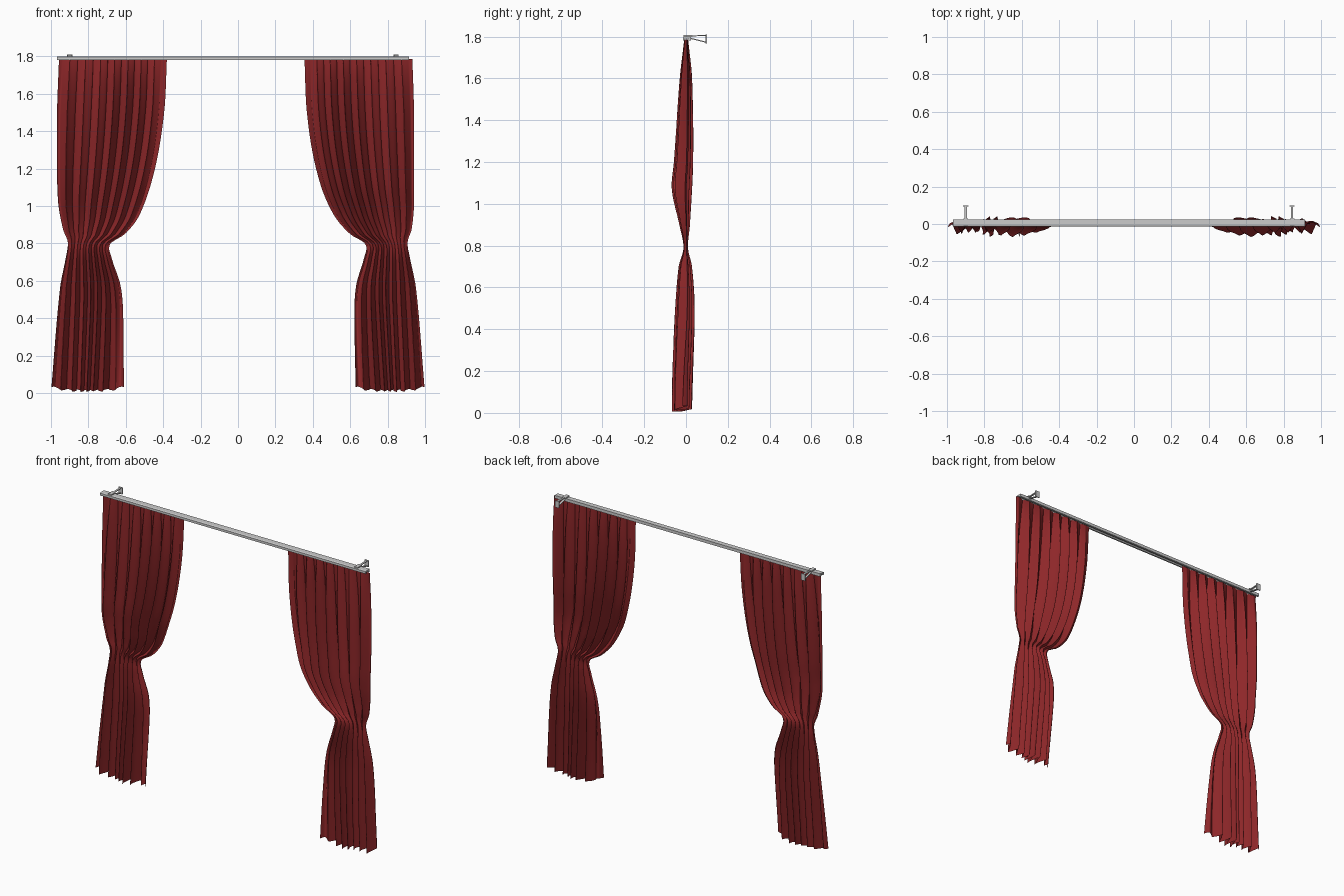
import bpy, bmesh, math
from mathutils import Vector

if "Cube" in bpy.data.objects:
    bpy.data.objects.remove(bpy.data.objects["Cube"])


def curve(keys, z):
    """Smooth interpolation through (z, value) keys sorted by falling z."""
    if z >= keys[0][0]:
        return keys[0][1]
    for i in range(len(keys) - 1):
        (z0, a), (z1, b) = keys[i], keys[i + 1]
        if z >= z1:
            t = (z0 - z) / (z0 - z1)
            zp, p = keys[max(i - 1, 0)]
            zn, n = keys[min(i + 2, len(keys) - 1)]
            h = z0 - z1
            m0 = (b - p) / (zp - z1) * h
            m1 = (n - a) / (z0 - zn) * h
            return ((2*t**3 - 3*t**2 + 1) * a + (t**3 - 2*t**2 + t) * m0
                    + (3*t**2 - 2*t**3) * b + (t**3 - t**2) * m1)
    return keys[-1][1]


def make_object(name, bm, mat=None):
    mesh = bpy.data.meshes.new(name)
    bmesh.ops.recalc_face_normals(bm, faces=bm.faces[:])
    bm.to_mesh(mesh)
    bm.free()
    ob = bpy.data.objects.new(name, mesh)
    bpy.context.collection.objects.link(ob)
    if mat:
        mesh.materials.append(mat)
    return ob


def extrude_x(name, profile, x0, x1):
    """Closed (y, z) profile pushed along x."""
    bm = bmesh.new()
    face = bm.faces.new([bm.verts.new((x0, y, z)) for y, z in profile])
    ext = bmesh.ops.extrude_face_region(bm, geom=[face])
    verts = [v for v in ext["geom"] if isinstance(v, bmesh.types.BMVert)]
    bmesh.ops.translate(bm, verts=verts, vec=(x1 - x0, 0, 0))
    return make_object(name, bm)


# Curtain outlines (distance from centre) and front/back depth by height
INNER = [(1.79, .38), (1.5, .395), (1.2, .444), (.957, .524), (.85, .604), (.797, .684),
         (.717, .674), (.583, .63), (.45, .615), (0, .61)]
OUTER = [(1.79, .957), (1.465, .968), (1.037, .963), (.877, .936), (.807, .91),
         (.727, .92), (.556, .952), (0, 1.0)]
SHIFT = [(1.79, -.025), (1.1, -.025), (.8, -.003), (0, 0)]
FRONT = [(1.79, -.008), (1.6, -.03), (1.2, -.058), (1.07, -.068), (.9, -.032),
         (.79, -.012), (.7, -.035), (.5, -.052), (.2, -.065), (0, -.068)]
BACK = [(1.79, .01), (1.6, .03), (1.2, .036), (.9, .02), (.79, .01),
        (.7, .03), (.5, .044), (.2, .036), (0, .03)]
WARP = [(1.79, 0), (1.0, .1), (.8, .1), (.5, .3), (0, .45)]


def curtain(name, side, mat):
    nu, nv, folds = 150, 100, 7.5
    bm = bmesh.new()
    rows = []
    for j in range(nv + 1):
        row = []
        for i in range(nu + 1):
            u = i / nu
            hem = .012 + .02 * abs(2 * u - 1) ** 4 + .006 * math.sin(folds * 2 * math.pi * u)
            z = 1.785 + (hem - 1.785) * j / nv
            s = curve(SHIFT, z) if side > 0 else 0
            outer, inner = curve(OUTER, z) + s, curve(INNER, z) + s
            if side > 0:
                inner += .02 * max(0, 1 - z / .7)
            # Uneven pleats, gathered to the middle near the hem
            ph = 2 * math.pi * folds * (u + .02 * math.sin(5 * u + 1.5 * z))
            fold = math.sin(ph) * (.75 + .25 * math.sin(9 * u + 2))
            edge = min(1, 9 * u, 9 * (1 - u))
            fold *= .35 + .65 * edge
            w = u + curve(WARP, z) * math.sin(2 * math.pi * u) / (2 * math.pi)
            w += .012 * edge * math.sin(2 * ph)
            x = outer + (inner - outer) * w
            lo, hi = curve(FRONT, z), curve(BACK, z)
            y = (lo + hi) / 2 + (hi - lo) / 2 * fold
            # Free inner corner flicks forward
            y -= .06 * max(0, (u - .88) / .12) ** 2 * max(0, 1 - z / .6)
            row.append(bm.verts.new((side * x, y, z)))
        rows.append(row)
    for a, b in zip(rows, rows[1:]):
        for i in range(nu):
            bm.faces.new((a[i], a[i + 1], b[i + 1], b[i]))
    ob = make_object(name, bm, mat)
    for p in ob.data.polygons:
        p.use_smooth = True


red = bpy.data.materials.new("red_cloth")
red.diffuse_color = (.27, .02, .022, 1)
red.use_nodes = True
red.node_tree.nodes["Principled BSDF"].inputs["Base Color"].default_value = red.diffuse_color
curtain("left_curtain", -1, red)
curtain("right_curtain", 1, red)

# Rail: channel open below, with a small step along the front
extrude_x("rail", [(-.014, 1.781), (-.014, 1.796), (-.008, 1.8), (.024, 1.8), (.024, 1.781),
                   (.012, 1.781), (.012, 1.79), (-.004, 1.79), (-.004, 1.781)], -.967, .915)

# Wall brackets: plate, straight arm, sloping brace and clip
for label, x in (("left", -.9), ("right", .845)):
    extrude_x(label + "_wall_plate", [(.094, 1.768), (.1, 1.768), (.1, 1.81), (.094, 1.81)],
              x - .014, x + .014)
    extrude_x(label + "_arm", [(.0, 1.8), (.095, 1.803), (.095, 1.808), (.0, 1.804)],
              x - .006, x + .006)
    extrude_x(label + "_brace", [(.024, 1.788), (.095, 1.771), (.095, 1.776), (.024, 1.794)],
              x - .006, x + .006)
    extrude_x(label + "_clip", [(-.012, 1.799), (.03, 1.799), (.03, 1.807), (-.012, 1.807)],
              x - .012, x + .012)
